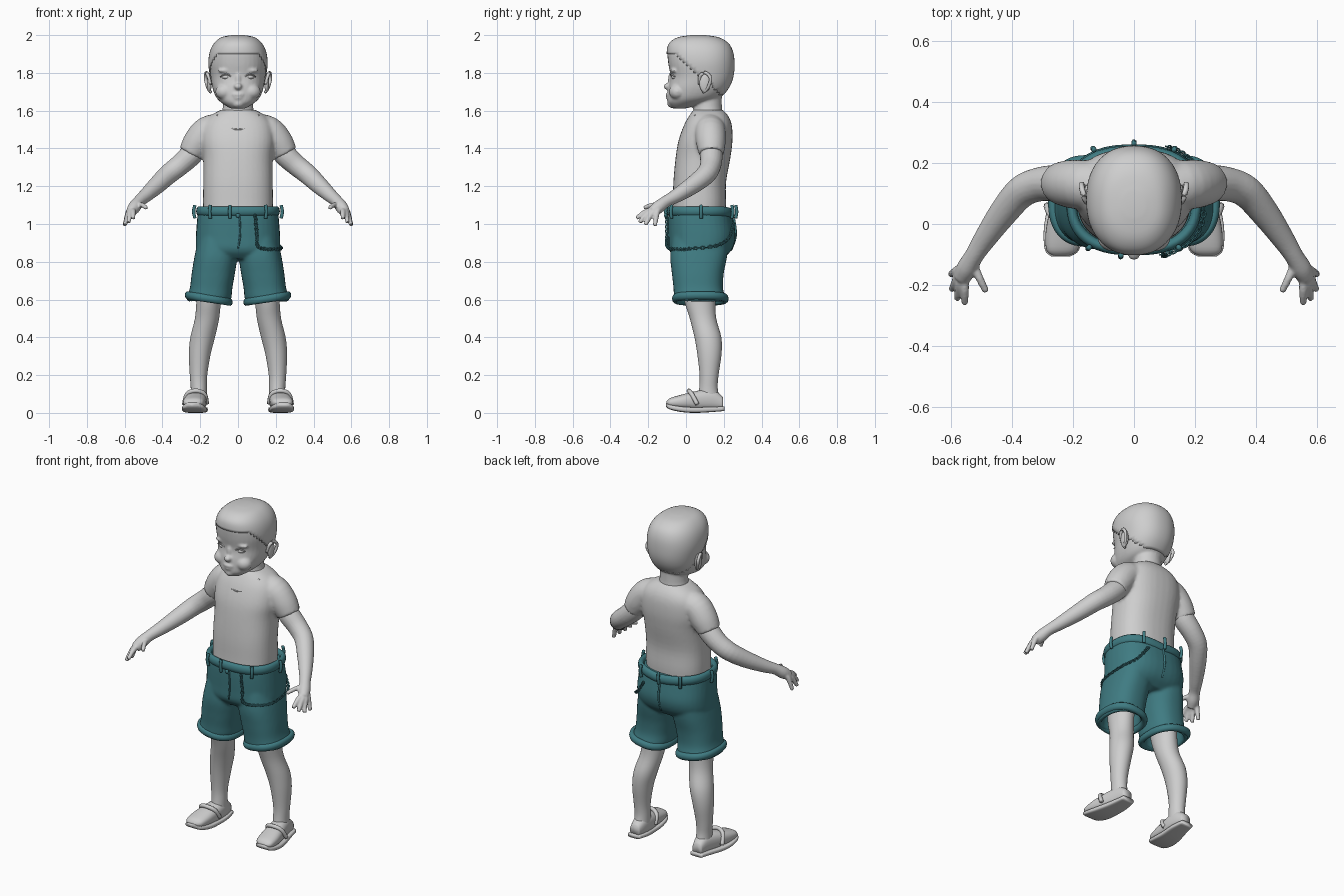
import bpy, bmesh, math
from mathutils import Vector

if "Cube" in bpy.data.objects:
    bpy.data.objects.remove(bpy.data.objects["Cube"])


def material(name, rgb):
    m = bpy.data.materials.new(name)
    m.diffuse_color = (*rgb, 1)
    m.use_nodes = True
    m.node_tree.nodes["Principled BSDF"].inputs["Base Color"].default_value = m.diffuse_color
    return m


GREY = material("pale grey", (0.62, 0.62, 0.62))
TEAL = material("teal cloth", (0.05, 0.2, 0.225))


def smooth(rows, k=4):
    """Catmull-Rom interpolation of rows of numbers."""
    out = []
    for i in range(len(rows) - 1):
        a, b, c, d = rows[max(i - 1, 0)], rows[i], rows[i + 1], rows[min(i + 2, len(rows) - 1)]
        for j in range(k):
            t = j / k
            out.append([q + 0.5 * t * (r - p + t * (2 * p - 5 * q + 4 * r - s + t * (3 * (q - r) + s - p)))
                        for p, q, r, s in zip(a, b, c, d)])
    return out + [list(rows[-1])]


def skin(name, rings, mat, closed=False):
    bm = bmesh.new()
    vs = [[bm.verts.new(p) for p in ring] for ring in rings]
    n = len(vs[0])
    for a, b in zip(vs, vs[1:] + vs[:1] if closed else vs[1:]):
        for i in range(n):
            bm.faces.new((a[i], a[(i + 1) % n], b[(i + 1) % n], b[i]))
    if not closed:
        bm.faces.new(vs[0])
        bm.faces.new(vs[-1])
    bmesh.ops.recalc_face_normals(bm, faces=bm.faces)
    me = bpy.data.meshes.new(name)
    bm.to_mesh(me)
    bm.free()
    me.materials.append(mat)
    me.shade_smooth()
    ob = bpy.data.objects.new(name, me)
    bpy.context.collection.objects.link(ob)
    return ob


def oval(t, e):
    c, s = math.cos(t), math.sin(t)
    return math.copysign(abs(c) ** (2 / e), c), math.copysign(abs(s) ** (2 / e), s)


def loft(name, rows, mat, e=2.0, n=36, along_y=False, s=1):
    """Rows are min/max of both cross axes, then the position on the long axis."""
    rings = []
    for a0, a1, b0, b1, h in smooth(rows):
        ring = []
        for i in range(n):
            u, v = oval(math.tau * i / n, e)
            a, b = (a0 + a1) / 2 + u * (a1 - a0) / 2, (b0 + b1) / 2 + v * (b1 - b0) / 2
            ring.append((s * a, h, b) if along_y else (s * a, b, h))
        rings.append(ring)
    return skin(name, rings, mat)


def tube(name, pts, mat, s=1, n=14, k=4):
    """Round limb through points (x, y, z, radius)."""
    P = smooth(pts, k)
    rings = []
    for i, p in enumerate(P):
        d = Vector(P[min(i + 1, len(P) - 1)][:3]) - Vector(P[max(i - 1, 0)][:3])
        u = d.cross(Vector((0.3, 1, 0.2))).normalized()
        w = d.cross(u).normalized()
        rings.append([Vector(p[:3]) + p[3] * (u * math.cos(math.tau * j / n) + w * math.sin(math.tau * j / n))
                      for j in range(n)])
    return skin(name, [[(s * v.x, v.y, v.z) for v in r] for r in rings], mat)


def ball(name, loc, size, mat=GREY):
    bpy.ops.mesh.primitive_uv_sphere_add(segments=20, ring_count=12, location=loc)
    ob = bpy.context.object
    ob.name, ob.scale = name, size
    ob.data.materials.append(mat)
    ob.data.shade_smooth()
    return ob


def roll(name, cx, cy, rx, ry, r, h, zf, e, mat=TEAL, n=48):
    """Closed rolled edge of cloth around an oval."""
    rings = []
    for i in range(n):
        u, v = oval(math.tau * i / n, e)
        ring = []
        for j in range(10):
            c, w = math.cos(math.tau * j / 10), math.sin(math.tau * j / 10)
            x, y = cx + u * (rx + r * c), cy + v * (ry + r * c)
            ring.append((x, y, zf(x, y) + h * w))
        rings.append(ring)
    return skin(name, rings, mat, closed=True)


def fuse(name, obs, voxel, it):
    bpy.ops.object.select_all(action='DESELECT')
    for o in obs:
        o.select_set(True)
    bpy.context.view_layer.objects.active = obs[0]
    bpy.ops.object.transform_apply(location=True, rotation=True, scale=True)
    bpy.ops.object.join()
    ob = obs[0]
    ob.name = name
    m = ob.modifiers.new("blend", 'REMESH')
    m.mode, m.voxel_size, m.use_smooth_shade = 'VOXEL', voxel, True
    m = ob.modifiers.new("soften", 'SMOOTH')
    m.factor, m.iterations = 0.5, it
    return ob


# Head, neck and face
head_rows = [(-.04, .04, -.07, .0, 1.612), (-.085, .085, -.095, .1, 1.64), (-.115, .115, -.098, .18, 1.67),
             (-.135, .135, -.094, .225, 1.72), (-.145, .145, -.083, .248, 1.78), (-.153, .153, -.094, .253, 1.85),
             (-.145, .145, -.098, .245, 1.91), (-.122, .122, -.085, .22, 1.955), (-.085, .085, -.04, .17, 1.985),
             (-.03, .03, .03, .1, 1.997)]
face = [loft("head", head_rows, GREY, 2.25),
        loft("neck", [(-.1, .1, .03, .2, 1.54), (-.08, .08, .04, .19, 1.62), (-.08, .08, .04, .19, 1.72)], GREY),
        ball("nose", (0, -.095, 1.728), (.022, .024, .018)),
        ball("bridge", (0, -.082, 1.76), (.014, .014, .04)),
        ball("upper_lip", (0, -.094, 1.685), (.032, .014, .009)),
        ball("lower_lip", (0, -.092, 1.668), (.026, .014, .009)),
        ball("chin", (0, -.068, 1.637), (.035, .032, .024))]
for s in (-1, 1):
    face += [ball("cheek", (s * .07, -.045, 1.7), (.05, .045, .042)),
             ball("brow", (s * .062, -.06, 1.812), (.045, .022, .012))]
fuse("head", face, .007, 3)
for s in (-1, 1):
    ball("eye", (s * .06, -.05, 1.778), (.027, .027, .015))
    tube("eyelid", [(.03, -.074, 1.776, .004), (.06, -.08, 1.795, .004), (.092, -.06, 1.78, .004)], GREY, s, 8)
    ball("ear", (s * .152, .1, 1.748), (.013, .03, .052))
    tube("ear_rim", [(.145, .07, 1.74, .007), (.158, .075, 1.785, .009), (.168, .105, 1.8, .009),
                     (.172, .13, 1.77, .009), (.16, .115, 1.72, .008), (.145, .09, 1.698, .008)], GREY, s, 8)

# Hair cap trimmed along a hairline running from forehead to nape
hair = loft("hair", [(a - .004, b + .004, c - .004, d + .004, h + .003) for a, b, c, d, h in head_rows],
            GREY, 2.25, 60)
bm = bmesh.new()
bm.from_mesh(hair.data)
gone = [f for f in bm.faces if f.calc_center_median().z < 1.905 - .9 * max(0, f.calc_center_median().y + .06)]
bmesh.ops.delete(bm, geom=gone, context='FACES')
bm.to_mesh(hair.data)
bm.free()
m = hair.modifiers.new("thickness", 'SOLIDIFY')
m.thickness = .008

# Shirt with short sleeves
shirt = [loft("shirt", [(-.18, .18, -.075, .205, 1.0), (-.185, .185, -.07, .212, 1.1), (-.184, .184, -.067, .212, 1.22),
                        (-.184, .184, -.055, .235, 1.35), (-.195, .195, -.04, .246, 1.44),
                        (-.185, .185, -.012, .243, 1.52), (-.15, .15, .015, .225, 1.57),
                        (-.09, .09, .04, .195, 1.605)], GREY, 2.4)]
for s in (-1, 1):
    shirt.append(tube("sleeve", [(.08, .125, 1.5, .085), (.16, .128, 1.49, .082), (.215, .132, 1.43, .078),
                                 (.25, .134, 1.372, .066)], GREY, s, 24))
fuse("shirt", shirt, .009, 4)
tube("neckline", [(-.11, .05, 1.578, .004), (-.07, .0, 1.52, .004), (0, -.018, 1.5, .004),
                  (.07, .0, 1.52, .004), (.11, .05, 1.578, .004)], GREY, 1, 6)

# Arms and hands
for s in (-1, 1):
    parts = [tube("arm", [(.2, .134, 1.42, .055), (.25, .134, 1.365, .06), (.31, .13, 1.31, .056),
                          (.37, .105, 1.262, .053), (.43, .035, 1.205, .047), (.49, -.05, 1.15, .037),
                          (.525, -.105, 1.12, .031), (.548, -.145, 1.09, .034), (.565, -.178, 1.065, .028)], GREY, s, 20)]
    for base, tip in (((.575, -.15, 1.07), (.601, -.165, .99)), ((.575, -.17, 1.065), (.598, -.215, .995)),
                      ((.567, -.18, 1.07), (.58, -.246, 1.008)), ((.555, -.18, 1.075), (.555, -.262, 1.03)),
                      ((.53, -.13, 1.1), (.485, -.222, 1.085))):
        mid = [(a + b) / 2 for a, b in zip(base, tip)]
        mid[2] += .008
        parts.append(tube("finger", [(.54, -.125, 1.1, .018), (*base, .016), (*mid, .014), (*tip, .011)], GREY, s, 10))
    fuse("arm", parts, .006, 2)

# Legs and slip-on shoes
for s in (-1, 1):
    loft("leg", [(.08, .22, -.02, .16, .72), (.09, .22, -.01, .155, .6), (.1, .228, .02, .16, .5),
                 (.122, .252, .045, .187, .4), (.145, .26, .06, .188, .31), (.163, .255, .072, .172, .2),
                 (.165, .25, .07, .168, .13), (.165, .25, .06, .18, .07)], GREY, s=s)
    loft("shoe", [(.215, .265, .045, .06, -.104), (.185, .287, .03, .078, -.085), (.172, .29, .02, .095, -.03),
                  (.167, .28, .015, .11, .03), (.163, .265, .012, .122, .09), (.167, .25, .015, .12, .15),
                  (.18, .24, .02, .085, .195)], GREY, 2.4, 28, True, s)
    loft("sole", [(.21, .27, .035, .055, -.107), (.18, .292, .018, .045, -.085), (.166, .296, .004, .034, -.02),
                  (.163, .285, .0, .03, .05), (.16, .265, .004, .032, .13), (.172, .25, .01, .034, .203)],
         GREY, 4, 28, True, s)
    tube("shoe_strap", [(.165, .06, .05, .012), (.178, .03, .1, .012), (.225, .015, .117, .012),
                        (.27, .03, .1, .012), (.285, .06, .045, .012)], GREY, s, 8)

# Baggy shorts, hollow at the leg openings
shorts = [loft("shorts", [(-.212, .212, -.092, .24, 1.07), (-.217, .217, -.095, .25, 1.02), (-.223, .223, -.093, .262, .93),
                          (-.22, .22, -.088, .24, .86), (-.18, .18, -.05, .19, .815)], TEAL, 2.5)]
for s in (-1, 1):
    shorts.append(loft("shorts_leg", [(.005, .205, -.07, .23, .95), (.004, .23, -.083, .218, .83), (.016, .245, -.075, .2, .74),
                                      (.03, .255, -.066, .196, .66), (.037, .272, -.062, .21, .6),
                                      (.062, .248, -.038, .185, .595), (.065, .24, -.03, .175, .68)],
                       TEAL, 2.4, 36, False, s))
    roll("hem", s * .155, .076, .11, .133, .017, .022, lambda x, y: .605 + .15 * (abs(x) - .155), 2.4)
fuse("shorts", shorts, .009, 4)
roll("waistband", 0, .077, .205, .163, .017, .027,
     lambda x, y: 1.068 - .02 * max(0, (y - .12) / .13) * (1 - min(1, abs(x) / .2)), 2.5)


def hip(deg, z, off=.0):
    u, v = oval(math.radians(deg), 2.5)
    return u * (.222 + off), .08 + v * (.177 + off), z


# Belt loops, button, fly and back seam
for a in (-125, -97, -55, 0, 60, 90, 120, 180):
    x, y, z = hip(a, 1.066, .006)
    tube("belt_loop", [(x, y, z - .036, .009), (x * 1.03, y + (y - .08) * .03, z, .009), (x, y, z + .034, .009)],
         TEAL, 1, 8)
ball("button", (0, -.108, 1.045), (.012, .008, .012), TEAL)
tube("fly", [(.008, -.098, 1.04, .005), (.012, -.097, .95, .005), (0, -.088, .87, .005)], TEAL, 1, 6)
tube("back_seam", [(0, .254, 1.03, .006), (0, .264, .94, .006), (0, .238, .86, .006)], TEAL, 1, 6)

# Chain hanging from the belt and wrapping one hip
path = smooth([hip(-72, 1.04, .012), hip(-70, .95, .014), hip(-68, .88, .014), hip(-45, .866, .01),
               hip(-15, .868, .01), hip(20, .885, .01), hip(48, .925, .008), hip(66, 1.0, .008)], 8)
for i, p in enumerate(path):
    d = Vector(path[min(i + 1, len(path) - 1)]) - Vector(path[max(i - 1, 0)])
    bpy.ops.mesh.primitive_torus_add(major_segments=10, minor_segments=6, major_radius=.007, minor_radius=.0028,
                                     location=p)
    link = bpy.context.object
    link.name = "chain_link"
    link.rotation_euler = d.to_track_quat('X', 'Z' if i % 2 else 'Y').to_euler()
    link.scale = (1.5, 1, 1)
    link.data.materials.append(TEAL)
    link.data.shade_smooth()
